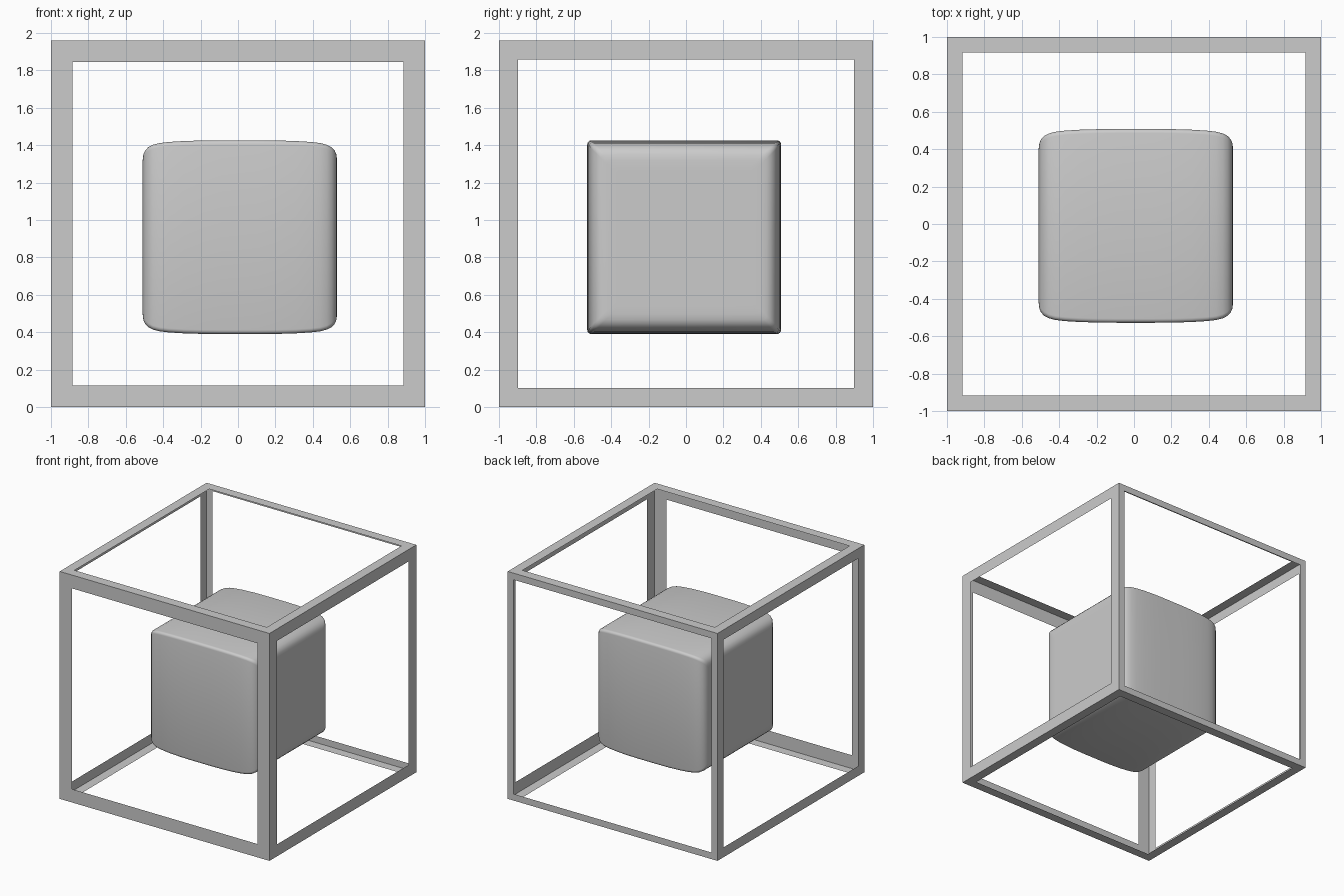
import bpy, bmesh, math
from mathutils import Vector

if "Cube" in bpy.data.objects:
    bpy.data.objects.remove(bpy.data.objects["Cube"])

grey = bpy.data.materials.new("light_grey")
grey.diffuse_color = (0.6, 0.6, 0.6, 1)
grey.use_nodes = True
grey.node_tree.nodes["Principled BSDF"].inputs["Base Color"].default_value = grey.diffuse_color


def make_object(name, bm):
    mesh = bpy.data.meshes.new(name)
    bm.to_mesh(mesh)
    bm.free()
    mesh.materials.append(grey)
    obj = bpy.data.objects.new(name, mesh)
    bpy.context.collection.objects.link(obj)
    return obj


# Outer cage: six thin sheets, each a flat border around an open window
H = 1.96
SIZE = Vector((1, 1, H / 2))
CENTRE = Vector((0, 0, H / 2))


def border(name, axis, sign, width):
    bm = bmesh.new()
    u, v = (axis + 1) % 3, (axis + 2) % 3
    rings = []
    for inset in (0, width):
        ring = []
        for su, sv in ((-1, -1), (1, -1), (1, 1), (-1, 1)):
            p = Vector()
            p[axis] = sign * SIZE[axis]
            p[u] = su * (SIZE[u] - inset)
            p[v] = sv * (SIZE[v] - inset)
            ring.append(bm.verts.new(p + CENTRE))
        rings.append(ring)
    a, b = rings
    for i in range(4):
        j = (i + 1) % 4
        quad = [a[i], a[j], b[j], b[i]]
        bm.faces.new(quad if sign > 0 else quad[::-1])
    make_object(name, bm)


border("frame_front", 1, -1, 0.115)
border("frame_back", 1, 1, 0.057)
border("frame_right", 0, 1, 0.103)
border("frame_left", 0, -1, 0.085)
border("frame_top", 2, 1, 0.083)
border("frame_bottom", 2, -1, 0.08)

# Inner block: nearly square section swept along x, softly bulging, rounded ends
half_profile = [(0, .518), (.1, .518), (.2, .517), (.3, .514), (.38, .509),
                (.43, .503), (.465, .494), (.49, .481), (.507, .463),
                (.516, .442), (.52, .41), (.52, .36)]
profile = [(-x, h) for x, h in half_profile[:0:-1]] + half_profile
RADIUS, STEPS = 0.022, 4

bm = bmesh.new()
sections = []
for x, h in profile:
    ring = []
    for k, (sy, sz) in enumerate(((1, 1), (-1, 1), (-1, -1), (1, -1))):
        for s in range(STEPS + 1):
            t = math.radians(90 * k + 90 * s / STEPS)
            y = sy * (h - RADIUS) + RADIUS * math.cos(t)
            z = sz * (h - RADIUS) + RADIUS * math.sin(t)
            ring.append(bm.verts.new((x + 0.01, y - 0.01, z + 0.908)))
    sections.append(ring)
for a, b in zip(sections, sections[1:]):
    n = len(a)
    for i in range(n):
        j = (i + 1) % n
        bm.faces.new((a[i], a[j], b[j], b[i]))
bm.faces.new(sections[0])
bm.faces.new(sections[-1])
bmesh.ops.recalc_face_normals(bm, faces=bm.faces[:])
for f in bm.faces:
    f.smooth = True
make_object("inner_block", bm)
